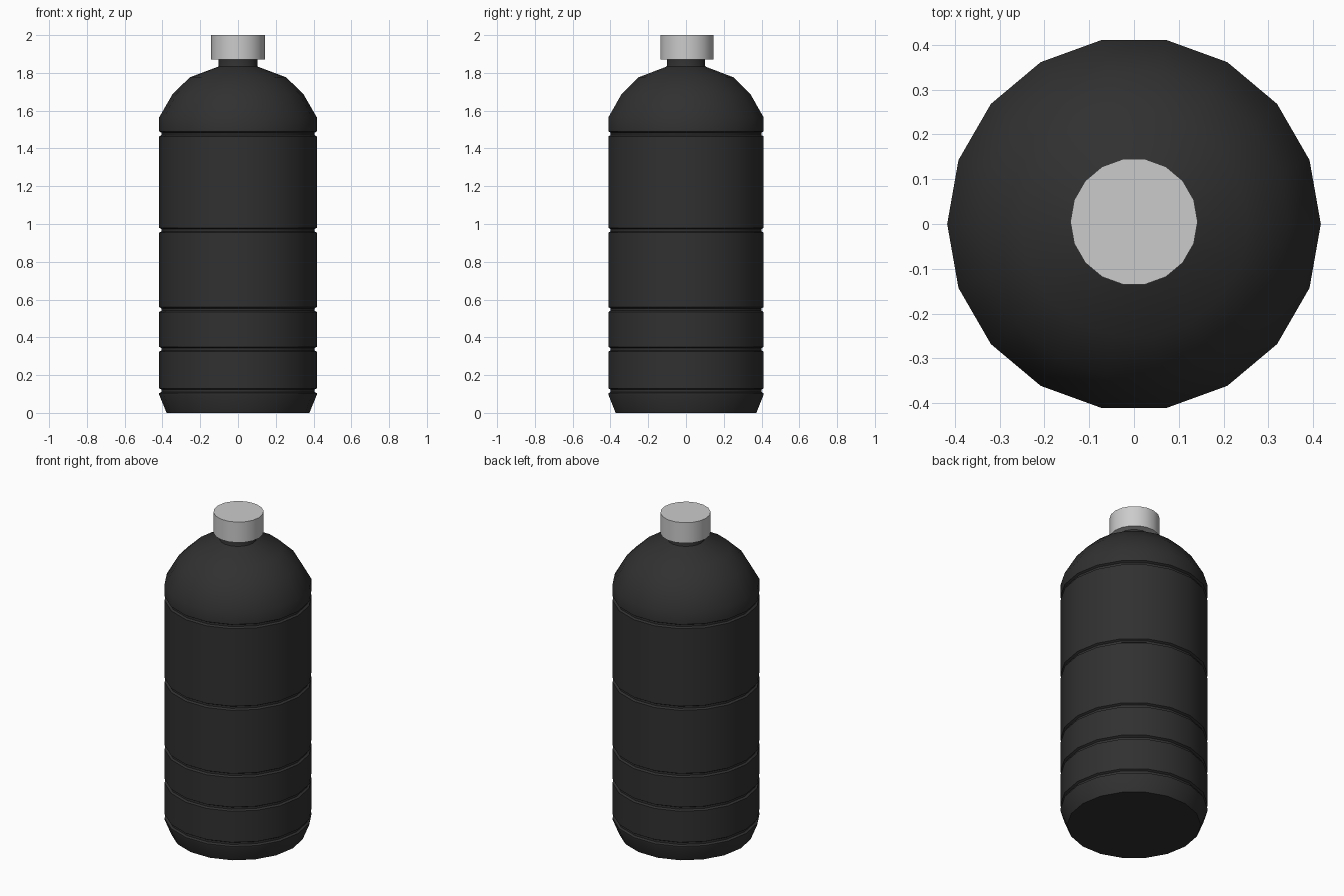
import bpy, bmesh
from math import cos, sin, pi, radians

if "Cube" in bpy.data.objects:
    bpy.data.objects.remove(bpy.data.objects["Cube"])

SIDES = 18


def lathe(name, profile, y=0.0):
    """Revolve (radius, z) points around z and cap both ends."""
    bm = bmesh.new()
    rings = [[bm.verts.new((r * cos(2 * pi * i / SIDES), y + r * sin(2 * pi * i / SIDES), z))
              for i in range(SIDES)] for r, z in profile]
    for low, high in zip(rings, rings[1:]):
        for i in range(SIDES):
            j = (i + 1) % SIDES
            bm.faces.new((low[i], low[j], high[j], high[i]))
    bm.faces.new(rings[0][::-1])
    bm.faces.new(rings[-1])
    mesh = bpy.data.meshes.new(name)
    bm.to_mesh(mesh)
    bm.free()
    obj = bpy.data.objects.new(name, mesh)
    bpy.context.collection.objects.link(obj)
    bpy.ops.object.select_all(action='DESELECT')
    bpy.context.view_layer.objects.active = obj
    obj.select_set(True)
    bpy.ops.object.shade_smooth_by_angle(angle=radians(35))
    return obj


# Bottle body: chamfered base, ringed wall, domed shoulder and neck
R = 0.417
profile = [(0.378, 0), (R, 0.095)]
for z in (0.117, 0.337, 0.547, 0.967, 1.477):
    profile += [(R, z - 0.013), (R - 0.012, z - 0.006),
                (R - 0.012, z + 0.006), (R, z + 0.013)]
profile += [(R, 1.565), (0.345, 1.69), (0.254, 1.777), (0.105, 1.833),
            (0.102, 1.84), (0.102, 1.88)]
bottle = lathe("bottle_body", profile)

# Screw cap
lathe("cap", [(0.142, 1.872), (0.142, 2.0)], y=0.005)

# Dark plastic
dark = bpy.data.materials.new("dark_plastic")
dark.diffuse_color = (0.03, 0.03, 0.03, 1)
dark.use_nodes = True
dark.node_tree.nodes["Principled BSDF"].inputs["Base Color"].default_value = dark.diffuse_color
bottle.data.materials.append(dark)
